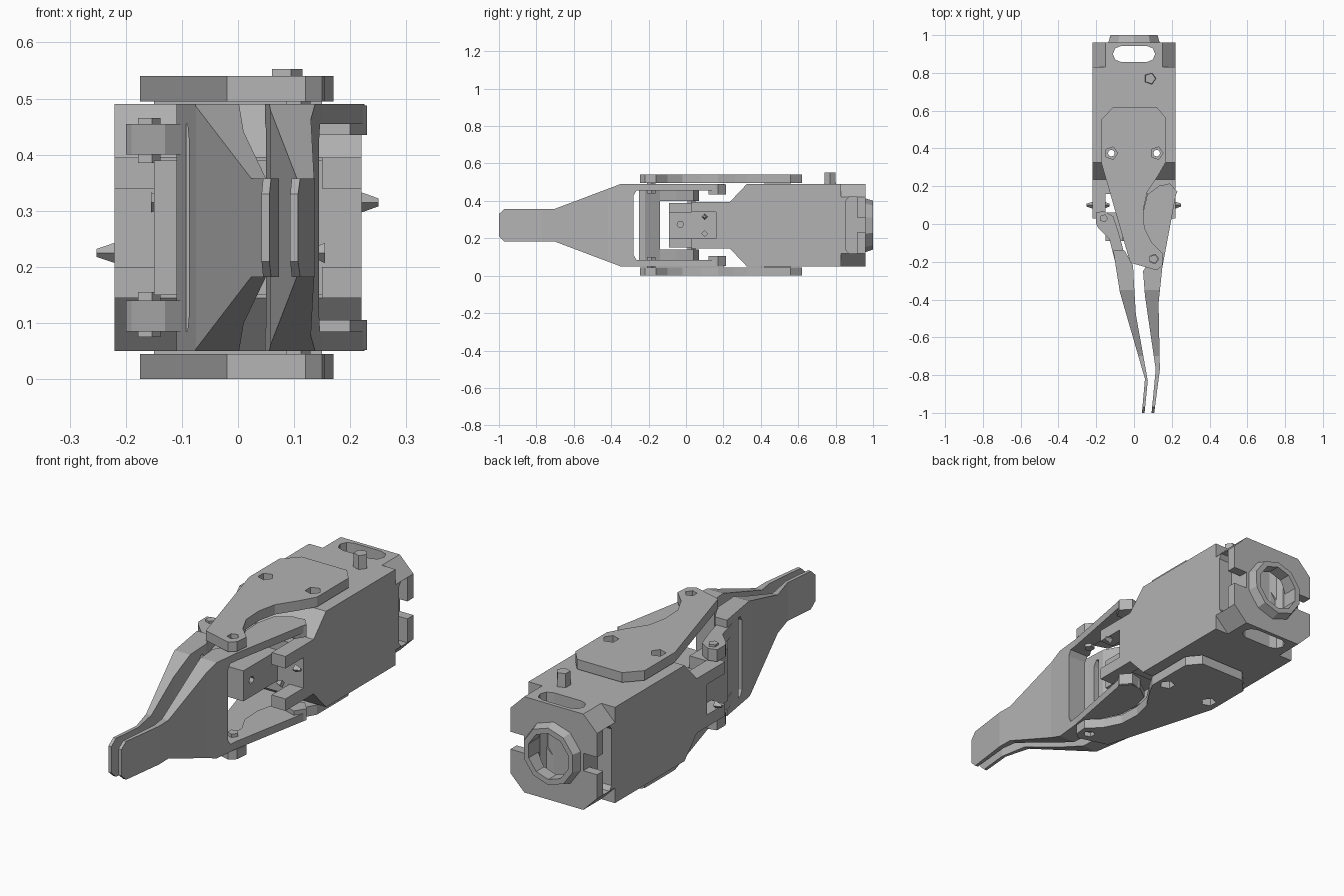
import bpy, bmesh, math
from mathutils import Vector

cube = bpy.data.objects.get("Cube")
if cube:
    bpy.data.objects.remove(cube, do_unlink=True)

GREY = (0.45, 0.45, 0.45, 1)
grey = bpy.data.materials.new("satin grey")
grey.use_nodes = True
grey.diffuse_color = GREY
grey.node_tree.nodes["Principled BSDF"].inputs["Base Color"].default_value = GREY
MID = 0.27  # height of the mirror plane


def prism(name, pts, axis, lo, hi, taper=1.0):
    """Extrude a 2D outline along an axis; taper shrinks the far end."""
    place = {"x": lambda a, b, h: (h, a, b),
             "y": lambda a, b, h: (a, h, b),
             "z": lambda a, b, h: (a, b, h)}[axis]
    ca = sum(p[0] for p in pts) / len(pts)
    cb = sum(p[1] for p in pts) / len(pts)
    bm = bmesh.new()
    near = [bm.verts.new(place(a, b, lo)) for a, b in pts]
    far = [bm.verts.new(place(ca + (a - ca) * taper, cb + (b - cb) * taper, hi))
           for a, b in pts]
    bm.faces.new(near)
    bm.faces.new(far)
    n = len(pts)
    for i in range(n):
        j = (i + 1) % n
        bm.faces.new((near[i], near[j], far[j], far[i]))
    bmesh.ops.recalc_face_normals(bm, faces=bm.faces)
    mesh = bpy.data.meshes.new(name)
    bm.to_mesh(mesh)
    bm.free()
    mesh.materials.append(grey)
    ob = bpy.data.objects.new(name, mesh)
    bpy.context.collection.objects.link(ob)
    return ob


def rect(a0, a1, b0, b1):
    return [(a0, b0), (a1, b0), (a1, b1), (a0, b1)]


def ngon(a, b, r, n, turn=0.0):
    return [(a + r * math.cos(turn + math.tau * i / n),
             b + r * math.sin(turn + math.tau * i / n)) for i in range(n)]


def combine(ob, cutter, operation="DIFFERENCE"):
    """Apply a boolean and discard the cutter."""
    mod = ob.modifiers.new("cut", "BOOLEAN")
    mod.operation = operation
    mod.solver = "EXACT"
    mod.object = cutter
    deps = bpy.context.evaluated_depsgraph_get()
    mesh = bpy.data.meshes.new_from_object(ob.evaluated_get(deps))
    ob.modifiers.clear()
    ob.data = mesh
    bpy.data.objects.remove(cutter, do_unlink=True)


def flip(pts):
    return [(a, 2 * MID - b) for a, b in reversed(pts)]


# Main housing with sloped front shoulders
shoulder = [(0.235, 0.395), (0.325, 0.49), (0.83, 0.49)]
body = prism("housing", shoulder + flip(shoulder), "x", -0.22, 0.22)
screw_x = (-0.12, 0.12)
for x in screw_x:
    combine(body, prism("cutter", ngon(x, 0.375, 0.018, 8), "z", -0.1, 0.7))

# Side tongues, notched at the front
tongue = [(0.03, 0.34), (0.03, 0.395), (0.24, 0.395)]
notch = [(0.16, 0.2), (0.16, 0.34)]
for side, x0, x1 in (("right", -0.22, -0.15), ("left", 0.15, 0.22)):
    prism(side + "_tongue", tongue + flip(tongue) + notch, "x", x0, x1)

# Octagonal rear block with bore, cross slot and side slots
corner = [(0.15, 0.49), (0.22, 0.42)]
right_half = corner + flip([(a, b) for a, b in corner])
octagon = right_half + [(-a, b) for a, b in reversed(right_half)]
rear = prism("rear_block", octagon, "y", 0.83, 0.96)
ring = prism("rear_ring", ngon(0, MID, 0.145, 10, 0.31), "y", 0.955, 1.0, 0.9)
bore = ngon(0, MID, 0.105, 10, 0.31)
combine(ring, prism("cutter", bore, "y", 0.9, 1.1))
combine(rear, prism("cutter", bore, "y", 0.86, 1.1))
stadium = []
for k in range(10):
    t = -math.pi / 2 + math.pi * (k % 5) / 4 + (math.pi if k > 4 else 0)
    cx = 0.07 if k < 5 else -0.07
    stadium.append((cx + 0.042 * math.cos(t), 0.9 + 0.042 * math.sin(t)))
combine(rear, prism("cutter", stadium, "z", -0.1, 0.7))
for x0, x1 in ((-0.3, -0.15), (0.15, 0.3)):
    side_slot = [(0.855, 0.4), (0.87, 0.42), (0.915, 0.42), (0.915, 0.31),
                 (1.0, 0.31)]
    combine(rear, prism("cutter", side_slot + flip(side_slot), "x", x0, x1))

# Cover plates above and below the housing
cover = [(-0.11, 0.62), (0.12, 0.62), (0.17, 0.56), (0.17, 0.33),
         (0.13, 0.26), (0.07, 0.17), (0.05, 0.08), (0.055, -0.02),
         (0.095, -0.1), (0.155, -0.16), (0.15, -0.22), (0.12, -0.245),
         (-0.02, -0.205), (-0.175, 0.33), (-0.175, 0.55)]
for name, z0, z1, boss0, boss1 in (("top_cover", 0.495, 0.54, 0.485, 0.5),
                                   ("bottom_cover", 0.0, 0.045, 0.04, 0.055)):
    plate = prism(name, cover, "z", z0, z1)
    for x in screw_x:
        combine(plate, prism("cutter", ngon(x, 0.375, 0.034, 5), "z", -0.1, 0.7))
    combine(plate, prism("cutter", ngon(0.105, -0.185, 0.026, 5), "z", -0.1, 0.7))
    pad = prism(name + "_spacer", rect(-0.15, 0.15, 0.42, 0.56), "z", boss0, boss1)

# Side profile shared by both fingers
upper = [(-1.0, 0.33), (-0.97, 0.358), (-0.7, 0.358), (-0.35, 0.49), (0.3, 0.49)]


def finger(name, plan):
    ob = prism(name, plan, "z", 0.0, 0.6)
    combine(ob, prism("cutter", upper + flip(upper), "x", -0.5, 0.5), "INTERSECT")
    return ob


# Left finger, with a window that leaves two curved arms
left = finger("left_finger", [
    (0.093, -1.0), (0.115, -0.77), (0.058, -0.38), (0.048, -0.25),
    (0.09, -0.18), (0.095, -0.11), (0.055, -0.03), (0.05, 0.07),
    (0.07, 0.155), (0.137, 0.205), (0.19, 0.205), (0.225, 0.17),
    (0.15, -0.23), (0.13, -0.42), (0.137, -0.77), (0.107, -1.0)])
window = [(-0.28, 0.43), (-0.265, 0.455), (0.3, 0.455)]
combine(left, prism("cutter", window + flip(window), "x", -0.5, 0.5))

# Right finger, with a narrow slit
right = finger("right_finger", [
    (0.042, -1.0), (0.058, -0.82), (-0.075, -0.36), (-0.11, -0.14),
    (-0.05, -0.14), (-0.005, -0.22), (0.0, -0.32), (0.01, -0.48),
    (0.073, -0.83), (0.056, -1.0)])
slit = [(-0.28, 0.43), (-0.265, 0.455), (-0.25, 0.455)]
combine(right, prism("cutter", slit + flip(slit), "x", -0.5, 0.5))

# Knuckle arms and pivots, mirrored about mid height
arm = [(-0.2, 0.0), (-0.19, -0.02), (-0.13, -0.08), (-0.1, -0.2),
       (-0.04, -0.2), (-0.08, -0.05), (-0.11, 0.04), (-0.16, 0.07),
       (-0.2, 0.06)]
lug = [(0.13, 0.2), (0.14, 0.14), (0.2, 0.12), (0.23, 0.17), (0.19, 0.215)]


def pair(name, pts, z0, z1):
    prism("upper_" + name, pts, "z", z0, z1)
    prism("lower_" + name, pts, "z", 2 * MID - z1, 2 * MID - z0)


pair("right_arm", arm, 0.4, 0.455)
pair("left_lug", lug, 0.435, 0.488)
pair("finger_pivot", ngon(0.105, -0.185, 0.024, 5), 0.44, 0.52)
pair("arm_pivot", ngon(-0.16, 0.03, 0.022, 5), 0.385, 0.465)

# Central slider and its cross bracket
slider = prism("slider", rect(-0.06, 0.09, 0.2, 0.34), "y", -0.09, 0.25)
combine(slider, prism("cutter", ngon(-0.03, 0.275, 0.018, 6), "x", 0.03, 0.2))
prism("slider_bracket", rect(-0.15, -0.06, 0.15, 0.39), "y", -0.09, 0.06)
prism("front_wall", rect(-0.15, 0.15, 0.15, 0.39), "y", 0.16, 0.24)

# Pointed side pins, inside and outside the tongues
for name, x0, x1, z in (("right_outer_pin", -0.22, -0.252, 0.225),
                        ("left_outer_pin", 0.22, 0.25, 0.315),
                        ("right_inner_pin", -0.155, -0.13, 0.315),
                        ("left_inner_pin", 0.155, 0.13, 0.225)):
    prism(name, ngon(0.1, z, 0.018, 4), "x", x0, x1, 0.4)

# Small index peg on the roof
prism("index_peg", ngon(0.085, 0.77, 0.033, 5), "z", 0.48, 0.553, 0.9)
